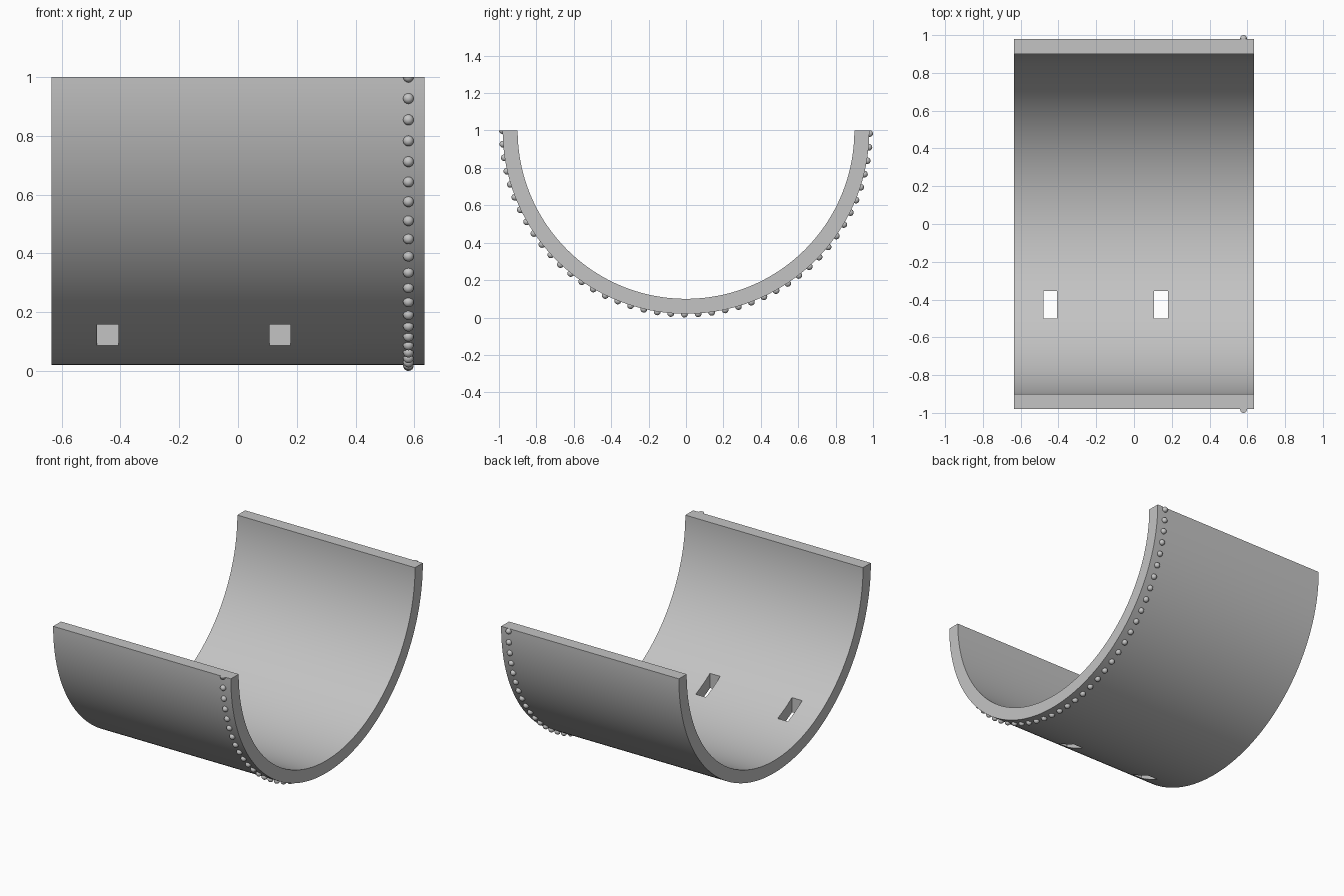
import bpy, bmesh, math
from mathutils import Matrix, Vector

cube = bpy.data.objects.get("Cube")
if cube:
    bpy.data.objects.remove(cube, do_unlink=True)

HALF_LENGTH = 0.635
OUTER, INNER = 0.98, 0.90
AXIS = Vector((0, 0, 1))

grey = bpy.data.materials.new("plain grey")
grey.use_nodes = True
grey.diffuse_color = (0.55, 0.55, 0.55, 1)
grey.node_tree.nodes["Principled BSDF"].inputs["Base Color"].default_value = grey.diffuse_color


def make_object(name, bm):
    bmesh.ops.recalc_face_normals(bm, faces=bm.faces[:])
    mesh = bpy.data.meshes.new(name)
    bm.to_mesh(mesh)
    bm.free()
    mesh.materials.append(grey)
    obj = bpy.data.objects.new(name, mesh)
    bpy.context.collection.objects.link(obj)
    return obj


def shade(obj):
    bpy.ops.object.select_all(action='DESELECT')
    obj.select_set(True)
    bpy.context.view_layer.objects.active = obj
    bpy.ops.object.shade_smooth_by_angle(angle=math.radians(30))


# Half-pipe shell: a rectangular section swept half a turn about the x axis
bm = bmesh.new()
corners = [(-HALF_LENGTH, -OUTER), (HALF_LENGTH, -OUTER),
           (HALF_LENGTH, -INNER), (-HALF_LENGTH, -INNER)]
verts = [bm.verts.new((x, y, 1)) for x, y in corners]
edges = [bm.edges.new((verts[i], verts[(i + 1) % 4])) for i in range(4)]
bmesh.ops.spin(bm, geom=verts + edges, cent=AXIS, axis=(1, 0, 0),
               angle=math.pi, steps=128)
bmesh.ops.holes_fill(bm, edges=[e for e in bm.edges if e.is_boundary], sides=4)
shell = make_object("half_pipe_shell", bm)

# Two rectangular slots cut straight down through the floor
bm = bmesh.new()
for x in (-0.443, 0.143):
    bmesh.ops.create_cube(bm, size=1, matrix=Matrix.Translation((x, -0.428, 0.15))
                          @ Matrix.Diagonal((0.073, 0.146, 0.5, 1)))
cutter = make_object("slot_cutter", bm)
cutter.hide_render = True

cut = shell.modifiers.new("slots", 'BOOLEAN')
cut.operation = 'DIFFERENCE'
cut.solver = 'EXACT'
cut.object = cutter
bpy.context.view_layer.objects.active = shell
bpy.ops.object.modifier_apply(modifier=cut.name)
bpy.data.objects.remove(cutter, do_unlink=True)
shade(shell)

# Row of round beads along the outside near one end, trimmed level with the rim
bm = bmesh.new()
for i in range(43):
    a = i * 0.0744
    centre = AXIS + Vector((0.58, -math.cos(a) * 0.982, -math.sin(a) * 0.982))
    bmesh.ops.create_uvsphere(bm, u_segments=20, v_segments=12, radius=0.018,
                              matrix=Matrix.Translation(centre))
bmesh.ops.bisect_plane(bm, geom=bm.verts[:] + bm.edges[:] + bm.faces[:],
                       plane_co=AXIS, plane_no=(0, 0, 1), clear_outer=True)
bmesh.ops.holes_fill(bm, edges=[e for e in bm.edges if e.is_boundary], sides=0)
shade(make_object("bead_row", bm))
